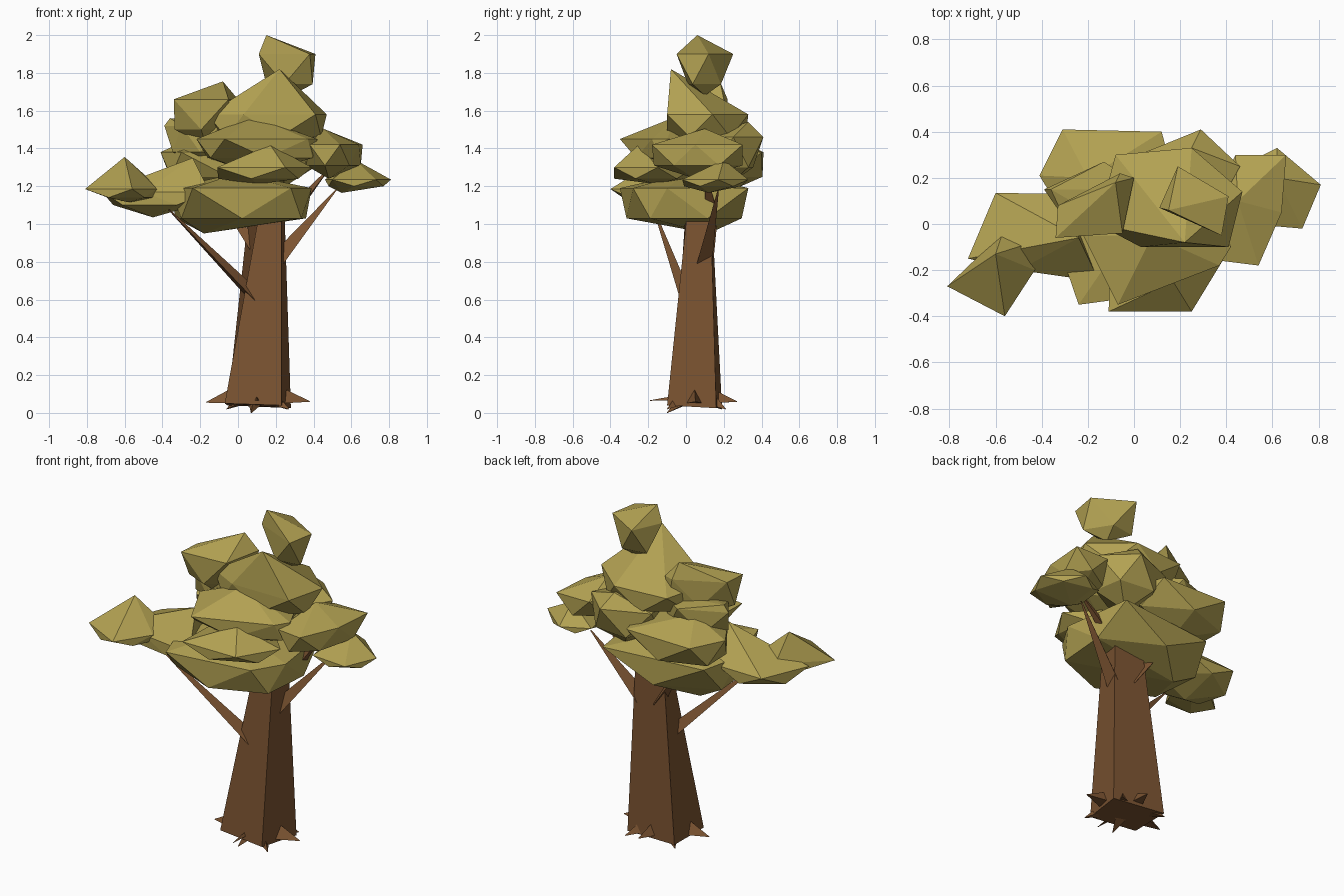
import bpy, bmesh
from mathutils import Vector, Matrix


def material(name, rgb):
    m = bpy.data.materials.new(name)
    m.diffuse_color = (*rgb, 1)
    return m


BARK = material("bark", (0.20, 0.088, 0.031))
LEAF = material("leaves", (0.45, 0.36, 0.085))


def finish(name, bm, mat):
    bmesh.ops.recalc_face_normals(bm, faces=bm.faces)
    me = bpy.data.meshes.new(name)
    bm.to_mesh(me)
    bm.free()
    me.materials.append(mat)
    ob = bpy.data.objects.new(name, me)
    bpy.context.collection.objects.link(ob)
    return ob


def loft(name, rings, mat):
    bm = bmesh.new()
    loops = [[bm.verts.new(p) for p in r] for r in rings]
    n = len(loops[0])
    for a, b in zip(loops, loops[1:]):
        for i in range(n):
            j = (i + 1) % n
            bm.faces.new((a[i], a[j], b[j], b[i]))
    bm.faces.new(loops[0])
    bm.faces.new(loops[-1])
    return finish(name, bm, mat)


def spike(name, start, end, r0, r1=0.004, sides=3):
    a, b = Vector(start), Vector(end)
    bm = bmesh.new()
    rot = (b - a).to_track_quat('Z', 'Y').to_matrix().to_4x4()
    bmesh.ops.create_cone(bm, cap_ends=True, segments=sides, radius1=r0, radius2=r1,
                          depth=(b - a).length, matrix=Matrix.Translation((a + b) / 2) @ rot)
    return finish(name, bm, BARK)


def clump(name, outline, rim, peak, base):
    """Faceted leaf clump: plan outline at rim height, its edge midpoints lower,
    closed by a peak above and a base point below."""
    pts = [(x, y, rim[0]) for x, y in outline]
    for (ax, ay), (bx, by) in zip(outline, outline[1:] + outline[:1]):
        pts.append(((ax + bx) / 2, (ay + by) / 2, rim[1]))
    bm = bmesh.new()
    for p in pts + [peak, base]:
        bm.verts.new(p)
    res = bmesh.ops.convex_hull(bm, input=bm.verts)
    loose = [v for v in bm.verts if not v.link_faces]
    bmesh.ops.delete(bm, geom=loose, context='VERTS')
    return finish(name, bm, LEAF)


# Four-sided leaning trunk
loft("trunk", [
    [(-0.07, -0.07, 0.05), (0.23, -0.10, 0.04), (0.28, 0.16, 0.025), (-0.055, 0.19, 0.04)],
    [(0.12, 0.0, 1.1), (0.23, 0.01, 1.1), (0.245, 0.13, 1.1), (0.06, 0.135, 1.1)],
], BARK)

# Branches
spike("branch_left", (0.09, 0.01, 0.61), (-0.37, -0.17, 1.08), 0.042)
spike("branch_right", (0.20, 0.09, 0.79), (0.52, 0.17, 1.18), 0.05)
spike("branch_back", (0.12, 0.10, 0.84), (-0.08, 0.17, 1.10), 0.05)
spike("twig_right", (0.34, 0.13, 1.12), (0.48, 0.10, 1.29), 0.03)

# Roots around the base
ROOTS = [(-0.17, 0.02, 0.055), (0.38, 0.05, 0.06), (0.10, -0.19, 0.065), (0.13, 0.27, 0.06),
         (0.27, -0.10, 0.02), (-0.06, 0.19, 0.02), (0.26, 0.21, 0.02), (0.07, -0.10, 0.0)]
for i, tip in enumerate(ROOTS):
    t = Vector(tip)
    c = Vector((0.10, 0.04, 0.085))
    start = t.lerp(c, min(0.9, 0.13 / (t - c).length))
    start.z = 0.075
    spike("root_%d" % (i + 1), start, t, 0.015 if i == 2 else 0.048, 0.002)

# Leaf clumps: plan outline, rim heights (high, low), peak, base
clump("top_tuft", [(0.11, 0.07), (0.19, 0.25), (0.41, 0.12), (0.38, -0.05)],
      (1.9, 1.74), (0.15, 0.06, 2.0), (0.28, 0.1, 1.68))
clump("crown_upper", [(-0.16, 0.0), (-0.08, 0.3), (0.25, 0.33), (0.47, 0.14), (0.41, -0.1), (0.03, -0.1)],
      (1.58, 1.46), (0.22, -0.08, 1.82), (0.15, 0.1, 1.4))
clump("crown_upper_left", [(-0.34, -0.06), (-0.33, 0.08), (-0.06, 0.22), (0.0, 0.2), (-0.05, -0.04)],
      (1.66, 1.5), (-0.08, 0.18, 1.755), (-0.17, 0.05, 1.42))
clump("crown_mid_left", [(-0.39, 0.15), (-0.13, 0.27), (0.05, 0.15), (-0.1, 0.0), (-0.3, 0.02)],
      (1.52, 1.38), (-0.36, 0.15, 1.56), (-0.22, 0.12, 1.31))
clump("crown_front", [(-0.22, -0.05), (-0.07, -0.35), (0.37, -0.18), (0.42, -0.1), (0.3, 0.15), (-0.1, 0.15)],
      (1.45, 1.35), (0.08, -0.05, 1.57), (0.1, -0.1, 1.26))
clump("crown_front_low", [(-0.11, -0.38), (0.25, -0.38), (0.39, -0.15), (0.2, 0.05), (-0.1, 0.0)],
      (1.3, 1.24), (0.17, -0.25, 1.42), (0.1, -0.15, 1.21))
clump("crown_base", [(-0.24, -0.35), (0.28, -0.28), (0.39, -0.1), (0.33, 0.33), (-0.3, 0.26), (-0.36, 0.0)],
      (1.19, 1.03), (0.0, 0.0, 1.27), (-0.18, 0.12, 0.95))
clump("crown_left", [(-0.72, -0.15), (-0.6, 0.135), (-0.3, 0.13), (-0.15, -0.25), (-0.5, -0.2)],
      (1.17, 1.1), (-0.24, -0.06, 1.35), (-0.45, -0.1, 1.035))
clump("crown_far_left", [(-0.81, -0.27), (-0.56, -0.4), (-0.43, -0.2), (-0.41, -0.07), (-0.57, -0.04)],
      (1.185, 1.14), (-0.6, -0.13, 1.355), (-0.58, -0.2, 1.115))
clump("crown_right", [(0.44, 0.3), (0.66, 0.3), (0.64, 0.05), (0.54, -0.18), (0.38, -0.16), (0.34, 0.1)],
      (1.42, 1.31), (0.45, 0.1, 1.505), (0.48, 0.05, 1.24))
clump("crown_far_right", [(0.62, 0.33), (0.81, 0.17), (0.73, -0.02), (0.5, 0.0), (0.46, 0.25)],
      (1.235, 1.2), (0.62, 0.2, 1.34), (0.55, 0.12, 1.165))
clump("crown_back_left", [(-0.31, 0.41), (0.12, 0.4), (0.2, 0.1), (-0.3, 0.03), (-0.41, 0.21)],
      (1.38, 1.25), (-0.2, 0.2, 1.48), (-0.1, 0.2, 1.16))
clump("crown_back_right", [(0.02, 0.3), (0.29, 0.41), (0.46, 0.25), (0.35, 0.05), (0.1, 0.05)],
      (1.46, 1.3), (0.25, 0.33, 1.54), (0.25, 0.22, 1.2))
